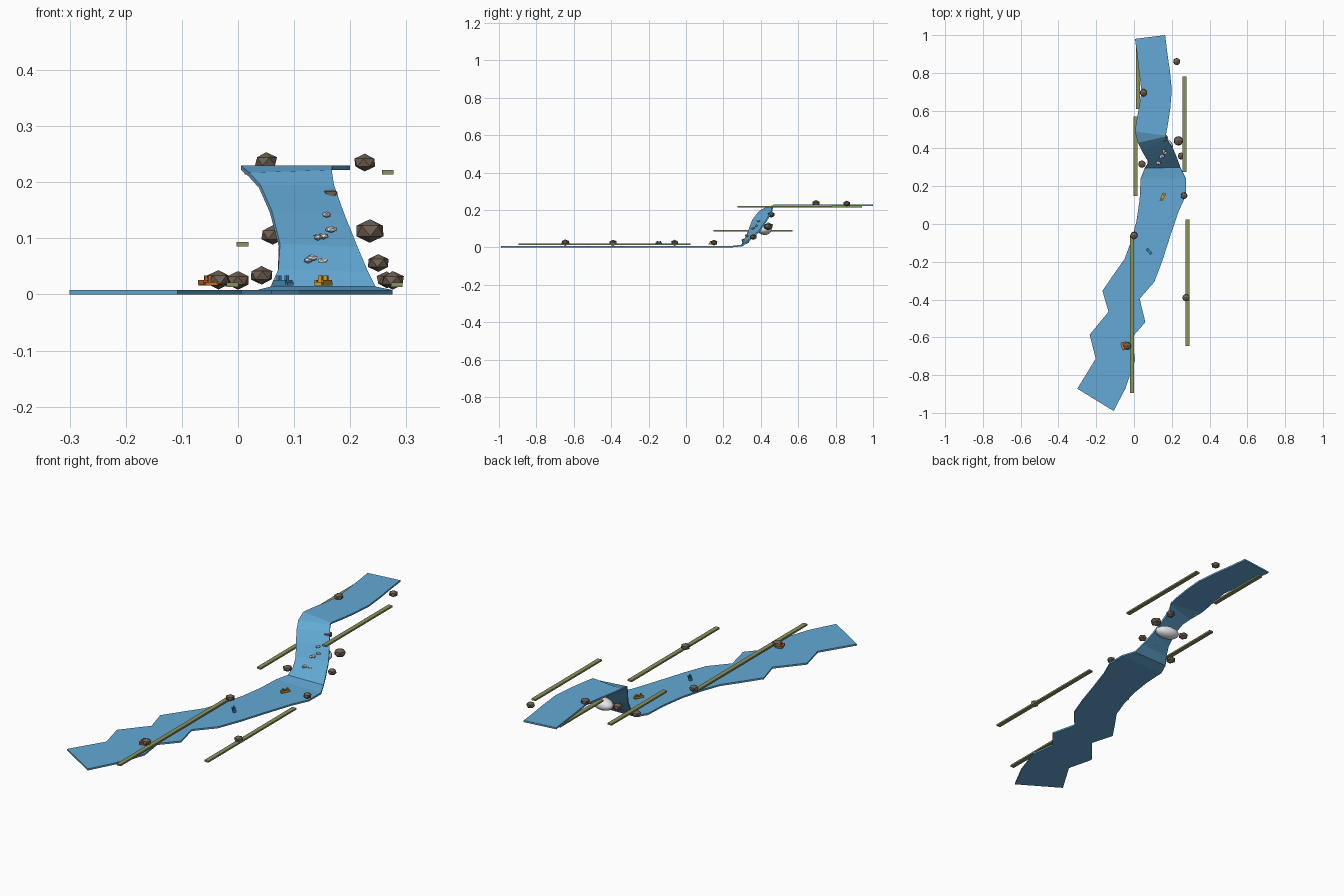
import bpy, bmesh, math
from mathutils import Matrix, Vector

if "Cube" in bpy.data.objects:
    bpy.data.objects.remove(bpy.data.objects["Cube"])


def mat(name, r, g, b):
    m = bpy.data.materials.new(name)
    m.diffuse_color = (r, g, b, 1)
    m.use_nodes = True
    m.node_tree.nodes["Principled BSDF"].inputs["Base Color"].default_value = m.diffuse_color
    return m


WATER = mat("water blue", .125, .40, .67)
ROCK = mat("rock brown", .16, .115, .085)
MOSS = mat("bank olive", .26, .29, .11)
FOAM = mat("foam white", .86, .88, .90)
ORANGE = mat("raft orange", .62, .17, .03)
YELLOW = mat("raft yellow", .68, .34, .015)
BLUE = mat("raft blue", .06, .27, .52)


def finish(bm, name, material):
    me = bpy.data.meshes.new(name)
    bm.to_mesh(me)
    bm.free()
    me.materials.append(material)
    ob = bpy.data.objects.new(name, me)
    bpy.context.collection.objects.link(ob)
    return ob


def ball(name, loc, size, material, sub=1, turn=0):
    bm = bmesh.new()
    bmesh.ops.create_icosphere(bm, subdivisions=sub, radius=1)
    bm.transform(Matrix.Translation(loc) @ Matrix.Rotation(turn, 4, 'Z')
                 @ Matrix.Diagonal((*size, 1)))
    return finish(bm, name, material)


def add_box(bm, loc, size):
    bmesh.ops.create_cube(bm, size=1, matrix=Matrix.Translation(loc)
                          @ Matrix.Diagonal((*size, 1)))


def ribbon(name, sections):
    """Sheet through (left xyz, right xyz) cross sections, thickened downward."""
    bm = bmesh.new()
    rows = [(bm.verts.new(s[:3]), bm.verts.new(s[3:])) for s in sections]
    for (l0, r0), (l1, r1) in zip(rows, rows[1:]):
        bm.faces.new((l0, l1, r1, r0))
    ob = finish(bm, name, WATER)
    mod = ob.modifiers.new("thickness", 'SOLIDIFY')
    mod.thickness = .008
    mod.offset = -1
    return ob


# River: upper reach, waterfall and lower reach
upper = [(.005, .98, .165, 1.0), (.016, .90, .177, .90), (.025, .82, .189, .82),
         (.04, .70, .2, .71), (.025, .61, .192, .61), (.012, .54, .18, .53),
         (.005, .49, .168, .468)]
fall = [(.02, .43, .217, .167, .462, .222), (.04, .39, .195, .171, .455, .195),
        (.06, .355, .15, .19, .425, .142), (.075, .332, .09, .213, .385, .085),
        (.072, .313, .045, .232, .335, .04), (.058, .295, .014, .245, .30, .014)]
lower = [(.035, .24, .275, .24), (.03, .13, .274, .15), (.013, .015, .235, .063),
         (-.015, -.09, .19, -.07), (-.05, -.185, .15, -.195),
         (-.11, -.27, .108, -.306), (-.167, -.354, .03, -.396),
         (-.135, -.465, .06, -.52), (-.235, -.586, -.01, -.6),
         (-.203, -.713, .006, -.72), (-.25, -.79, -.045, -.87),
         (-.3, -.872, -.108, -.99)]


def level(rows, z):
    return [(a, b, z, c, d, z) for a, b, c, d in rows]


ribbon("river", level(upper, .23) + fall + level(lower, .008))

# Rocks: x, y, z, radius
rocks = [(.05, .695, .237, .022), (.226, .86, .235, .021), (.235, .44, .113, .028),
         (.062, .43, .106, .023), (.16, .455, .176, .022), (.25, .36, .056, .021),
         (.042, .317, .034, .022), (.265, .15, .026, .02), (.276, -.39, .025, .022),
         (0, -.06, .025, .022), (-.035, -.645, .026, .023)]
for i, (x, y, z, r) in enumerate(rocks):
    ball(f"rock_{i + 1}", (x, y, z), (r, r, r * .75), ROCK, turn=i * .8)

# Bank strips: x, y start, y end, z
banks = [(.267, .275, .78, .218), (.022, .61, .94, .218), (.008, .147, .57, .089),
         (.283, -.645, .025, .017), (-.01, -.895, -.06, .017)]
for i, (x, y0, y1, z) in enumerate(banks):
    bm = bmesh.new()
    add_box(bm, (x, (y0 + y1) / 2, z), (.021, y1 - y0, .008))
    finish(bm, f"bank_strip_{i + 1}", MOSS)

# Foam mound behind the fall and small splashes in front
mound = ball("foam_mound", (.15, .42, .095), (.058, .036, .028), FOAM, 3, -.2)
for p in mound.data.polygons:
    p.use_smooth = True
splashes = [(.125, .325, .061), (.132, .323, .065), (.152, .335, .06),
            (.142, .355, .102), (.152, .36, .104), (.166, .375, .116),
            (.158, .385, .142)]
for i, p in enumerate(splashes):
    ball(f"foam_splash_{i + 1}", p, (.008, .012, .006), FOAM, 1, i)


# Little rafts: hull with side tubes and blocky riders
def raft(name, loc, turn, length, width, material):
    bm = bmesh.new()
    add_box(bm, (0, 0, .004), (width, length, .007))
    for s in (-1, 1):
        add_box(bm, (s * width * .45, 0, .007), (width * .25, length * .8, .008))
        add_box(bm, (0, s * length * .25, .012), (width * .45, length * .14, .014))
    bm.transform(Matrix.Translation(loc) @ Matrix.Rotation(turn, 4, 'Z'))
    finish(bm, name, material)


raft("orange_raft", (-.05, -.645, .015), .3, .042, .03, ORANGE)
raft("blue_raft", (.08, -.145, .015), .75, .04, .014, BLUE)
raft("yellow_raft", (.152, .143, .015), -.45, .045, .015, YELLOW)
